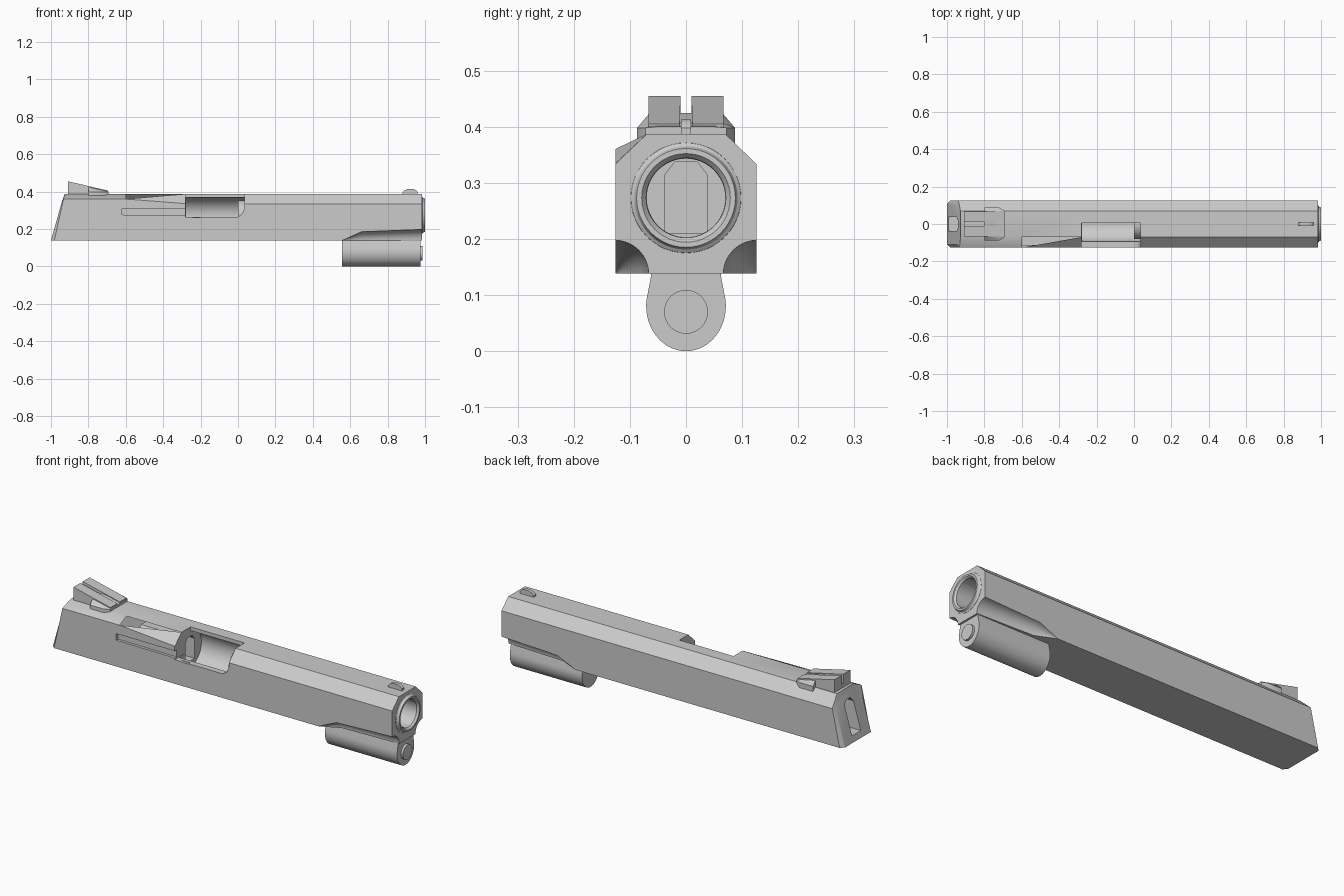
import bpy, bmesh, math

if "Cube" in bpy.data.objects:
    bpy.data.objects.remove(bpy.data.objects["Cube"])

steel = bpy.data.materials.new("steel grey")
steel.diffuse_color = (0.6, 0.6, 0.6, 1)
steel.use_nodes = True
steel.node_tree.nodes["Principled BSDF"].inputs["Base Color"].default_value = steel.diffuse_color
BORE_Z = 0.273


def loft(name, rings, closed=False):
    """Skin a list of equal-length point rings; cap the ends unless closed."""
    bm = bmesh.new()
    vs = [[bm.verts.new(p) for p in r] for r in rings]
    n = len(rings[0])
    pairs = list(zip(vs, vs[1:])) + ([(vs[-1], vs[0])] if closed else [])
    for a, b in pairs:
        for i in range(n):
            j = (i + 1) % n
            bm.faces.new((a[i], a[j], b[j], b[i]))
    if not closed:
        bm.faces.new(vs[0])
        bm.faces.new(vs[-1])
    bmesh.ops.recalc_face_normals(bm, faces=bm.faces[:])
    me = bpy.data.meshes.new(name)
    bm.to_mesh(me)
    bm.free()
    ob = bpy.data.objects.new(name, me)
    bpy.context.collection.objects.link(ob)
    me.materials.append(steel)
    return ob


def along_x(name, section, x0, x1):
    return loft(name, [[(x, y, z) for y, z in section] for x in (x0, x1)])


def along_y(name, profile, y0, y1):
    return loft(name, [[(x, y, z) for x, z in profile] for y in (y0, y1)])


def circle(r, cy, cz, n=48):
    return [(cy + r * math.cos(2 * math.pi * i / n),
             cz + r * math.sin(2 * math.pi * i / n)) for i in range(n)]


def select_only(ob):
    bpy.ops.object.select_all(action='DESELECT')
    ob.select_set(True)
    bpy.context.view_layer.objects.active = ob


def cut(ob, cutter):
    m = ob.modifiers.new("cut", 'BOOLEAN')
    m.operation, m.solver, m.object = 'DIFFERENCE', 'EXACT', cutter
    select_only(ob)
    bpy.ops.object.modifier_apply(modifier=m.name)
    bpy.data.objects.remove(cutter)


# Slide body: chamfered bar with slanted, bevelled rear
def body_ring(x, left_z, slant=0.0, sy=1.0, top=0.387):
    sec = [(-.126, .138), (.126, .138), (.126, .333), (.07, .387), (-.07, .387), (-.126, left_z)]
    return [(x + slant * (z - .138), y * sy, min(z, top)) for y, z in sec]


slide = loft("slide", [
    body_ring(-1.0, .355, .28, .86, .37),
    body_ring(-.982, .36, .22),
    body_ring(-.60, .36),
    body_ring(-.25, .333),
    body_ring(.985, .333),
])

# Barrel bore, chamber and ejection port
cut(slide, along_x("bore", circle(.074, 0, BORE_Z), -.1, 1.1))
cut(slide, along_x("chamber", circle(.095, 0, BORE_Z), -.279, .034))
cut(slide, along_y("port", [(-.28, .5), (-.28, .265), (0, .265), (.022, .28),
                            (.035, .31), (.035, .5)], -.2, .005))
# Extractor recess
cut(slide, along_y("extractor_recess", [(-.62, .31), (-.62, .276), (-.29, .274), (-.24, .262),
                                        (-.2, .262), (-.2, .31)], -.2, -.112))
# Breech slot and rear slot
slot = [(-.037, .17), (.037, .17), (.037, .315), (.02, .337), (-.02, .337), (-.037, .315)]
cut(slide, along_x("breech_slot", [(y, max(z, .21)) for y, z in slot], -.55, -.2))
cut(slide, along_x("rear_slot", slot, -1.1, -.9))
# Scooped relief along both lower front edges
for s in (-1, 1):
    cut(slide, loft("relief", [[(x, y, z) for y, z in circle(r, s * .127, .137, 32)]
                               for x, r in ((.56, .003), (.66, .048), (1.02, .062))]))

# Barrel bushing: ring turned about the bore axis
turned = [(.90, .080), (.98, .100), (.986, .098), (.990, .092), (1.0, .088),
          (1.0, .079), (.990, .071), (.0, .070), (.0, .080)]
bushing = loft("barrel_bushing", [
    [(x, r * math.cos(a), BORE_Z + r * math.sin(a)) for x, r in turned]
    for a in (2 * math.pi * i / 48 for i in range(48))], closed=True)

# Recoil spring housing, round below with a flared neck
arc = [(.071 * math.cos(a), .08 + .08 * math.sin(a))
       for a in (math.radians(200 * i / 28 - 190) for i in range(29))]
housing = along_x("spring_housing", [(-.066, .145), (-.062, .135)] + arc
                  + [(.062, .135), (.066, .145)], .555, .975)
plug = along_x("spring_plug", circle(.039, 0, .07, 32), .96, .987)

# Rear sight: sloped body, dovetail base, sighting notch
sight = along_y("rear_sight", [(-.91, .38), (-.70, .38), (-.695, .405), (-.91, .455)], -.067, .067)
cut(sight, loft("notch", [[(x, -w, z), (x, w, z), (x, w, .6), (x, -w, .6)]
                          for x, w, z in ((-1, .009, .41), (-.6, .012, .395))]))
base = loft("sight_base", [
    [(x, -w, .36), (x, w, .36), (x, w, .398), (x, w - .022, t), (x, -w + .022, t), (x, -w, .398)]
    for x, w, t in ((-.80, .087, .424), (-.72, .087, .407), (-.692, .072, .400))])

# Front sight blade
front_sight = along_y("front_sight", [(.88, .38), (.96, .38), (.96, .398), (.95, .408), (.935, .413),
                                      (.905, .413), (.89, .406), (.88, .395)], -.009, .009)

for ob in (slide, bushing, housing, plug, sight, base, front_sight):
    select_only(ob)
    bpy.ops.object.shade_smooth_by_angle(angle=math.radians(30))
